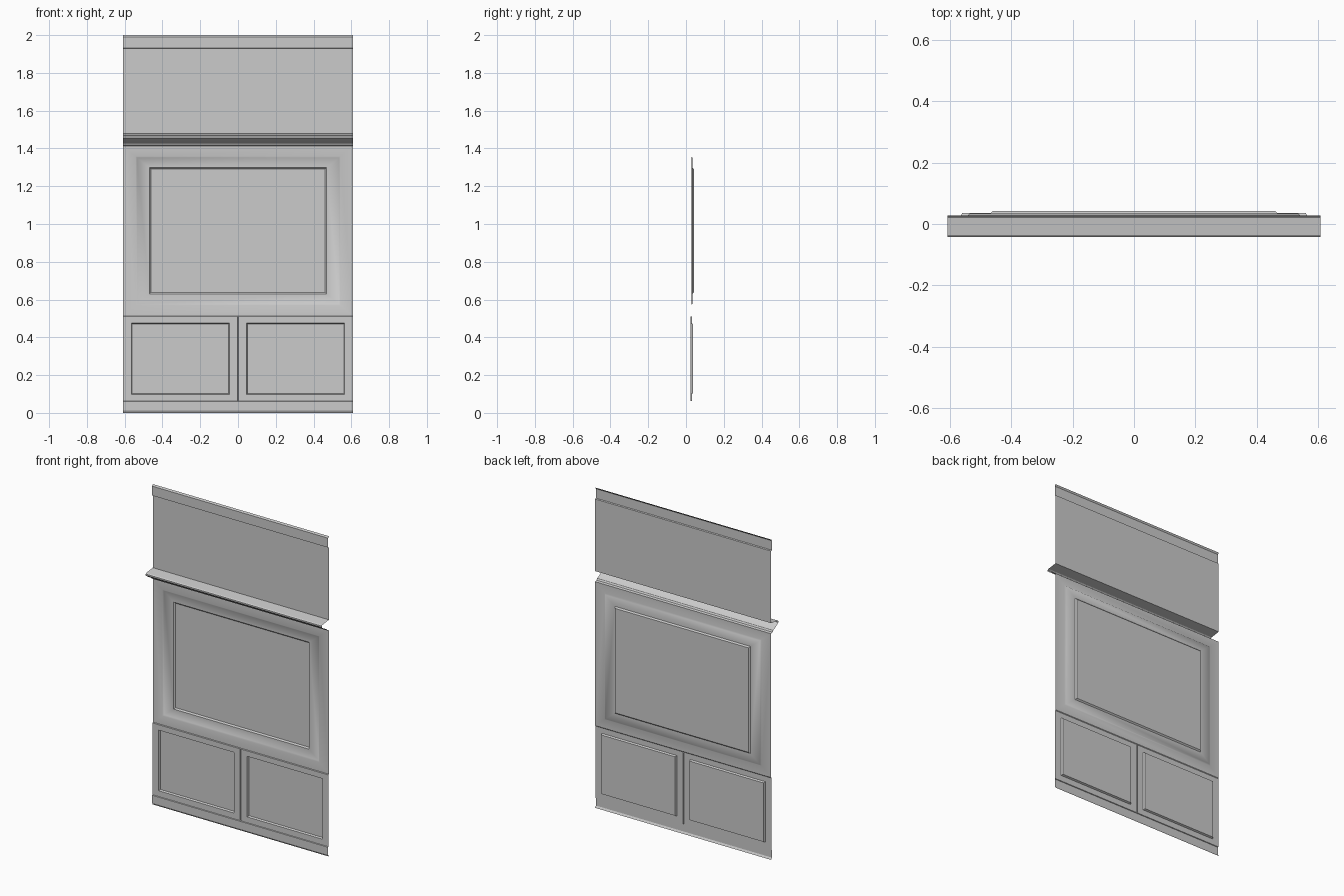
import bpy, bmesh, math

cube = bpy.data.objects.get("Cube")
if cube:
    bpy.data.objects.remove(cube, do_unlink=True)

W = 0.608                                  # half width
WALL, FRONT, DOOR = 0.028, 0.021, 0.025    # depths of wall, trims, doors
STEP, BACK = 0.034, 0.042                  # depths of recesses

grey = bpy.data.materials.new("wall_grey")
grey.use_nodes = True
color = (0.6, 0.6, 0.6, 1)
grey.diffuse_color = color
grey.node_tree.nodes["Principled BSDF"].inputs["Base Color"].default_value = color


def finish(name, bm, smooth=None):
    mesh = bpy.data.meshes.new(name)
    bm.to_mesh(mesh)
    bm.free()
    obj = bpy.data.objects.new(name, mesh)
    bpy.context.collection.objects.link(obj)
    mesh.materials.append(grey)
    if smooth:
        bpy.ops.object.select_all(action='DESELECT')
        obj.select_set(True)
        bpy.context.view_layer.objects.active = obj
        bpy.ops.object.shade_smooth_by_angle(angle=math.radians(smooth))
    return obj


def strip(name, profile, x0=-W, x1=W, smooth=None):
    """Sweep a (y, z) profile, listed upwards, across the width."""
    bm = bmesh.new()
    rows = [[bm.verts.new((x, y, z)) for x in (x0, x1)] for y, z in profile]
    for low, high in zip(rows, rows[1:]):
        bm.faces.new((low[0], low[1], high[1], high[0]))
    return finish(name, bm, smooth)


def nested(name, rings, fill=True, smooth=None):
    """Bridge nested rectangles (x0, x1, z0, z1, y), outermost first."""
    bm = bmesh.new()
    loops = [[bm.verts.new((x, y, z)) for x, z in ((a, c), (b, c), (b, d), (a, d))]
             for a, b, c, d, y in rings]
    for outer, inner in zip(loops, loops[1:]):
        for i in range(4):
            j = (i + 1) % 4
            bm.faces.new((outer[i], outer[j], inner[j], inner[i]))
    if fill:
        bm.faces.new(loops[-1])
    return finish(name, bm, smooth)


# skirting at the foot
strip("baseboard", [(WALL, 0), (FRONT, 0.012), (FRONT, 0.06), (DOOR, 0.062)])

# two recessed cabinet doors with a thin groove between them
z0, z1 = 0.062, 0.51
for side, a, b in (("right", -W, -0.003), ("left", 0.003, W)):
    p, q = a + 0.043, b - 0.043
    nested(side + "_door", [
        (a, b, z0, z1, DOOR),
        (p, q, 0.098, 0.476, DOOR),
        (p + 0.005, q - 0.005, 0.103, 0.471, 0.036)])
bm = bmesh.new()
rows = [[bm.verts.new((x, y, z)) for z in (z0, z1)]
        for x, y in ((-0.003, DOOR), (0, 0.032), (0.003, DOOR))]
for l, r in zip(rows, rows[1:]):
    bm.faces.new((l[0], r[0], r[1], l[1]))
finish("door_groove", bm)
strip("door_ledge", [(DOOR, 0.51), (WALL, 0.514)])

# softly shaded stepped frame and the sunken middle panel
opening = (-0.468, 0.468, 0.63, 1.298, STEP)
nested("middle_frame", [
    (-W, W, 0.514, 1.412, WALL),
    (-0.542, 0.542, 0.57, 1.358, WALL),
    (-0.535, 0.535, 0.577, 1.351, STEP),
    opening], fill=False, smooth=60)
nested("middle_panel", [opening, (-0.46, 0.46, 0.638, 1.29, BACK)])

# projecting shelf moulding
strip("mantel_moulding", [
    (WALL, 1.412), (0.014, 1.416), (0.008, 1.426), (-0.008, 1.433),
    (-0.026, 1.444), (-BACK, 1.456), (-BACK, 1.465), (-0.036, 1.47),
    (WALL, 1.478)], smooth=30)

# plain upper wall and the cornice on top
strip("upper_wall", [(WALL, 1.478), (WALL, 1.928)])
strip("cornice", [(WALL, 1.928), (FRONT, 1.931), (FRONT, 1.99), (WALL, 2.0)])
